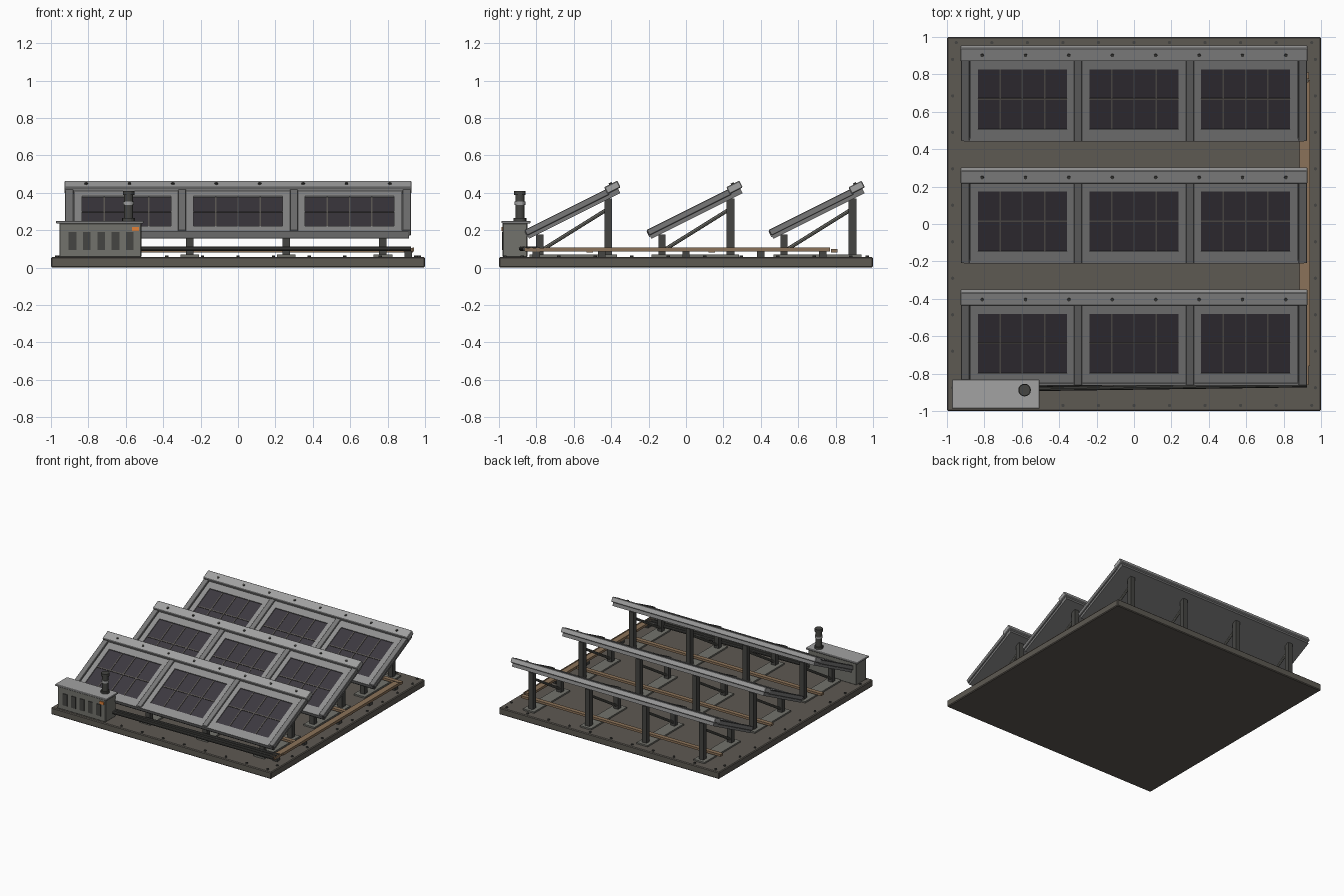
import bpy, bmesh, math
from mathutils import Matrix, Vector

if "Cube" in bpy.data.objects:
    bpy.data.objects.remove(bpy.data.objects["Cube"])


def material(name, r, g, b):
    m = bpy.data.materials.new(name)
    m.diffuse_color = (r, g, b, 1)
    m.use_nodes = True
    m.node_tree.nodes["Principled BSDF"].inputs["Base Color"].default_value = m.diffuse_color
    return m


BASE = material("base_grey", 0.11, 0.10, 0.085)
FRAME = material("frame_grey", 0.28, 0.28, 0.28)
RIB = material("rib_grey", 0.19, 0.19, 0.19)
CAP = material("cap_light", 0.36, 0.36, 0.36)
CELL = material("cell_dark", 0.045, 0.04, 0.05)
GRID = material("grid_line", 0.12, 0.11, 0.10)
POST = material("post_dark", 0.06, 0.06, 0.055)
TRAY = material("tray_brown", 0.26, 0.17, 0.10)
HOUSE = material("cabinet_grey", 0.17, 0.17, 0.15)
LAMP = material("lamp_orange", 0.75, 0.22, 0.04)


def finish(name, bm, mat, matrix=None, bevel=0):
    me = bpy.data.meshes.new(name)
    bm.to_mesh(me)
    bm.free()
    ob = bpy.data.objects.new(name, me)
    bpy.context.collection.objects.link(ob)
    me.materials.append(mat)
    if matrix:
        ob.matrix_world = matrix
    if bevel:
        b = ob.modifiers.new("bevel", "BEVEL")
        b.width = bevel
        b.segments = 1
    return ob


def boxes(name, mat, items, matrix=None, bevel=0):
    """Each item is (x0, x1, y0, y1, z0, z1)."""
    bm = bmesh.new()
    for x0, x1, y0, y1, z0, z1 in items:
        m = Matrix.Translation(((x0 + x1) / 2, (y0 + y1) / 2, (z0 + z1) / 2))
        bmesh.ops.create_cube(bm, size=1, matrix=m @ Matrix.Diagonal((x1 - x0, y1 - y0, z1 - z0, 1)))
    return finish(name, bm, mat, matrix, bevel)


def cylinders(name, mat, items, sides=12, matrix=None):
    """Each item is (start, end, radius)."""
    bm = bmesh.new()
    for a, b, r in items:
        a, b = Vector(a), Vector(b)
        d = b - a
        m = Matrix.Translation((a + b) / 2) @ d.to_track_quat('Z', 'Y').to_matrix().to_4x4()
        bmesh.ops.create_cone(bm, cap_ends=True, segments=sides, radius1=r, radius2=r,
                              depth=d.length, matrix=m)
    return finish(name, bm, mat, matrix)


def bolts(name, points, height, matrix=None):
    cylinders(name, POST, [((x, y, z), (x, y, z + height), 0.009) for x, y, z in points], 8, matrix)


# Base plate and its edge bolts
TOP = 0.057
boxes("base_plate", BASE, [(-1, 1, -1, 1, 0, TOP)], bevel=0.006)
edge = [(-0.95 + 0.19 * i, s * 0.97, TOP - 0.002) for i in range(11) for s in (-1, 1)]
edge += [(s * 0.97, -0.875 + 0.195 * i, TOP - 0.002) for i in range(10) for s in (-1, 1)]
bolts("base_bolts", edge, 0.01)

TILT = math.atan(0.5)
POST_X = (-0.775, -0.258, 0.258, 0.775)
MODULE_X = (-0.597, 0, 0.597)
RIB_X = (-0.902, -0.299, 0.299, 0.902)


def panel_row(n, y):
    tag = f"row_{n}_"
    m = Matrix.Translation((0, y, 0.275)) @ Matrix.Rotation(TILT, 4, 'X')
    # Tilted table
    boxes(tag + "backing", RIB, [(-0.915, 0.915, -0.27, 0.275, 0, 0.027)], m)
    # Module frames, cells and grid bars
    frames, cells, grid = [], [], []
    u0, u1, w = -0.206, 0.152, 0.2375
    for x in MODULE_X:
        frames += [(x - 0.279, x + 0.279, -0.265, u0, 0.025, 0.043),
                   (x - 0.279, x + 0.279, u1, 0.215, 0.025, 0.043),
                   (x - 0.279, x - w, u0, u1, 0.025, 0.043),
                   (x + w, x + 0.279, u0, u1, 0.025, 0.043)]
        cells.append((x - w, x + w, u0, u1, 0.025, 0.036))
        mid = (u0 + u1) / 2
        grid.append((x - w, x + w, mid - 0.004, mid + 0.004, 0.034, 0.040))
        for k in (-1, 0, 1):
            g = x + k * w / 2
            grid.append((g - 0.004, g + 0.004, u0, u1, 0.034, 0.0395))
    boxes(tag + "module_frames", FRAME, frames, m)
    boxes(tag + "cells", CELL, cells, m)
    boxes(tag + "cell_grid", GRID, grid, m)
    # Ribs, lower rail and top cap
    boxes(tag + "ribs", RIB, [(x - 0.022, x + 0.022, -0.272, 0.22, 0.02, 0.053) for x in RIB_X], m, 0.003)
    boxes(tag + "lower_rail", FRAME, [(-0.91, 0.91, -0.276, -0.262, 0.012, 0.046)], m)
    boxes(tag + "top_cap", CAP, [(-0.928, 0.928, 0.212, 0.29, 0.027, 0.067)], m, 0.004)
    bolts(tag + "cap_bolts", [(-0.812 + 0.232 * i, 0.25, 0.066) for i in range(8)], 0.008, m)
    # Posts, skids and braces
    boxes(tag + "rear_posts", POST, [(x - 0.02, x + 0.02, y + 0.16, y + 0.202, TOP, 0.369) for x in POST_X])
    boxes(tag + "front_posts", POST, [(x - 0.02, x + 0.02, y - 0.204, y - 0.166, TOP, 0.178) for x in POST_X])
    boxes(tag + "skids", HOUSE, [(x - 0.05, x + 0.05, y - 0.24, y + 0.228, TOP - 0.003, 0.069) for x in POST_X])
    cylinders(tag + "braces", HOUSE,
              [((x, y - 0.18, 0.09), (x, y + 0.17, 0.308), 0.010) for x in POST_X], 8)
    # Cable tray along the row
    boxes(tag + "cable_tray", TRAY, [(-0.88, 0.935, y + 0.065, y + 0.1, 0.08, 0.098)])


for n in range(3):
    panel_row(n + 1, -0.597 + 0.653 * n)

# Main cable tray on the right side
boxes("main_cable_tray", TRAY, [(0.885, 0.932, -0.86, 0.76, 0.085, 0.104),
                                (0.932, 0.94, -0.76, 0.77, 0.087, 0.108)])
boxes("tray_supports", POST, [(0.89, 0.93, y - 0.02, y + 0.02, TOP, 0.086)
                              for y in (-0.8, -0.45, 0, 0.4, 0.73)])

# Pipes from the cabinet to the main tray
cylinders("cabinet_pipes", POST, [((-0.53, -0.882 + 0.02 * i, 0.1), (0.925, -0.862 + 0.035 * i, 0.1), 0.012)
                                  for i in range(3)], 10)

# Cabinet with roof, vents and lamp
boxes("cabinet_body", HOUSE, [(-0.955, -0.517, -0.98, -0.848, TOP - 0.002, 0.238)], bevel=0.004)
boxes("cabinet_roof", CAP, [(-0.973, -0.505, -0.987, -0.832, 0.236, 0.25)], bevel=0.003)
boxes("cabinet_vents", POST, [(-0.905 + 0.0765 * i, -0.864 + 0.0765 * i, -0.985, -0.975, 0.095, 0.19)
                              for i in range(5)])
boxes("cabinet_lamp", LAMP, [(-0.568, -0.53, -0.987, -0.975, 0.196, 0.218)])

# Chimney with collars
c = (-0.585, -0.888)
cylinders("chimney", POST, [((*c, 0.245), (*c, 0.405), 0.024), ((*c, 0.245), (*c, 0.265), 0.034),
                            ((*c, 0.388), (*c, 0.41), 0.031)], 16)
cylinders("chimney_collar", CAP, [((*c, 0.335), (*c, 0.352), 0.029)], 16)
